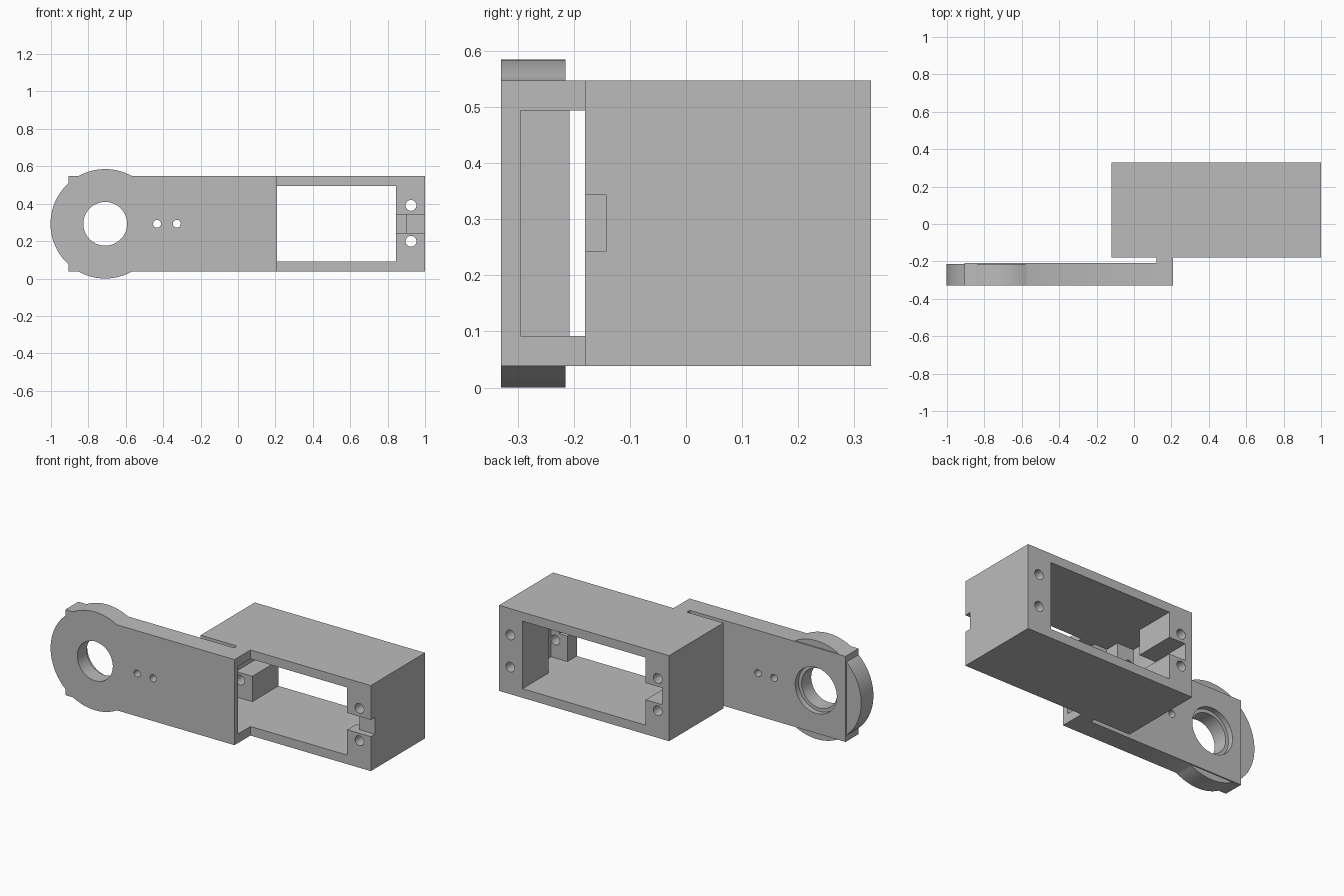
import bpy
import math

if "Cube" in bpy.data.objects:
    bpy.data.objects.remove(bpy.data.objects["Cube"])

mat = bpy.data.materials.new("plain grey")
mat.diffuse_color = (0.5, 0.5, 0.5, 1)
mat.use_nodes = True
mat.node_tree.nodes["Principled BSDF"].inputs["Base Color"].default_value = mat.diffuse_color


def box(name, x0, x1, y0, y1, z0, z1):
    bpy.ops.mesh.primitive_cube_add(size=1)
    ob = bpy.context.object
    ob.name = name
    for v in ob.data.vertices:
        v.co = (x1 if v.co.x > 0 else x0,
                y1 if v.co.y > 0 else y0,
                z1 if v.co.z > 0 else z0)
    ob.data.materials.append(mat)
    return ob


def rod(name, x, z, r, y0, y1, sides=32):
    """Cylinder running along y."""
    bpy.ops.mesh.primitive_cylinder_add(
        vertices=sides, radius=r, depth=y1 - y0,
        location=(x, (y0 + y1) / 2, z), rotation=(math.pi / 2, 0, 0))
    ob = bpy.context.object
    ob.name = name
    bpy.ops.object.transform_apply(location=True, rotation=True, scale=True)
    ob.data.materials.append(mat)
    return ob


def combine(target, others, operation):
    for other in others:
        mod = target.modifiers.new("combine", "BOOLEAN")
        mod.operation = operation
        mod.solver = "EXACT"
        mod.object = other
        bpy.context.view_layer.objects.active = target
        bpy.ops.object.modifier_apply(modifier=mod.name)
        bpy.data.objects.remove(other)


def smooth(ob):
    bpy.ops.object.select_all(action="DESELECT")
    ob.select_set(True)
    bpy.context.view_layer.objects.active = ob
    bpy.ops.object.shade_smooth_by_angle(angle=math.radians(30))


Z0, Z1 = 0.038, 0.547      # outer height of arm and housing
I0, I1 = 0.092, 0.494      # inner height
MID = 0.2925

# Rectangular housing, open front to back
housing = box("housing", -0.12, 1.0, -0.18, 0.33, Z0, Z1)
cuts = [
    box("opening", 0.035, 0.845, -0.5, 0.5, I0, I1),
    # wide slot between the front and back mounting blocks
    box("flange_slot", -0.073, 0.953, -0.093, 0.085, I0, I1),
    # cable passage through the left back block
    box("back_passage", -0.073, 0.1, 0.0, 0.5, 0.243, 0.343),
    # cable passage and shallow groove in the right front block
    box("front_passage", 0.8, 0.9, -0.3, 0.0, 0.243, 0.343),
    box("front_groove", 0.88, 1.1, -0.3, -0.142, 0.243, 0.343),
]
for x in (-0.045, 0.925):
    for z in (0.199, 0.391):
        cuts.append(rod("screw_hole", x, z, 0.029, -0.4, 0.5))
combine(housing, cuts, "DIFFERENCE")
smooth(housing)

# Flat arm with round end, joined to the housing by a hollow bracket
arm = box("arm", -0.905, 0.208, -0.33, -0.208, Z0, Z1)
disc = rod("disc", -0.71, MID, 0.2925, -0.33, -0.215, 96)
combine(arm, [disc], "UNION")
cuts = [
    box("end_pocket", 0.12, 0.4, -0.295, 0.0, I0, I1),
    rod("pivot_hole", -0.71, MID, 0.117, -0.5, 0.0, 64),
    rod("pivot_recess", -0.71, MID, 0.137, -0.24, 0.0, 64),
]
for x in (-0.433, -0.327):
    cuts.append(rod("pin_hole", x, MID, 0.021, -0.5, 0.0))
combine(arm, cuts, "DIFFERENCE")
smooth(arm)

# Bridges between arm and housing, top and bottom
for name, z0, z1 in (("lower_bridge", Z0, I0), ("upper_bridge", I1, Z1)):
    box(name, 0.12, 0.208, -0.208, -0.18, z0, z1)
